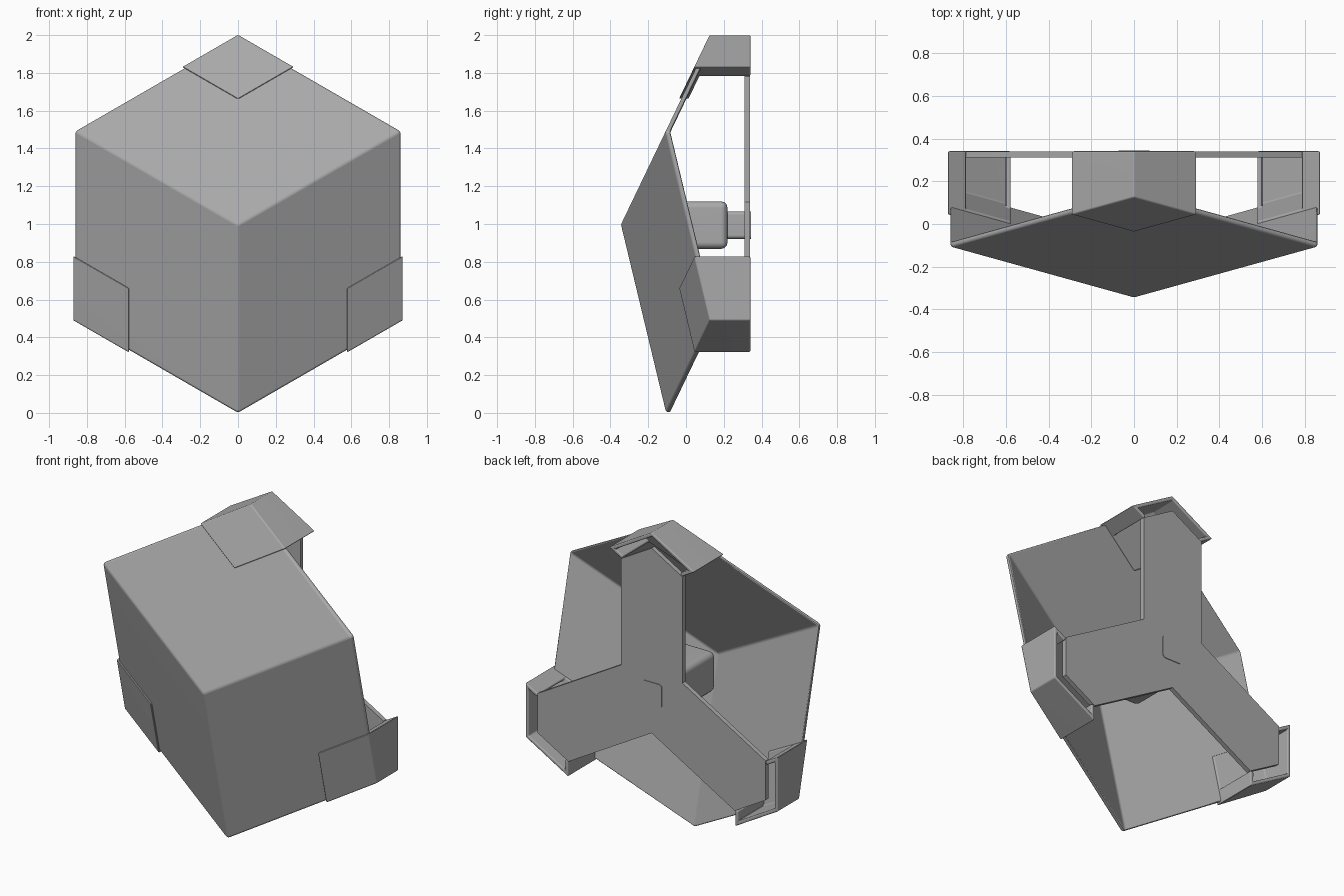
import bpy, bmesh, math
from mathutils import Vector, Matrix

cube = bpy.data.objects.get("Cube")
if cube:
    bpy.data.objects.remove(cube, do_unlink=True)

GREY = (0.4, 0.4, 0.4)
grey = bpy.data.materials.new("neutral_grey")
grey.use_nodes = True
grey.diffuse_color = (*GREY, 1)
grey.node_tree.nodes["Principled BSDF"].inputs["Base Color"].default_value = (*GREY, 1)

MID = 0.994        # height of the centre axis
APEX = -0.346      # foremost point of the shell
BACK = 0.341       # rear plane
SLOPE = 0.48       # how far each front facet recedes per unit of radius
S60, C60 = math.sin(math.pi / 3), 0.5


def add_part(name, verts, faces, bevel=0.0, turn=0.0, along_y=False):
    """Closed solid from corner points, with softened edges."""
    bm = bmesh.new()
    vs = [bm.verts.new(v) for v in verts]
    for f in faces:
        bm.faces.new([vs[i] for i in f])
    bmesh.ops.recalc_face_normals(bm, faces=bm.faces[:])
    if bevel:
        edges = [e for e in bm.edges if e.calc_face_angle(0) > math.radians(20)]
        if along_y:
            edges = [e for e in edges
                     if abs(e.verts[0].co.y - e.verts[1].co.y) > 0.01]
        bmesh.ops.bevel(bm, geom=edges, offset=bevel, segments=3, profile=0.5,
                        affect='EDGES', clamp_overlap=True)
    bm.transform(Matrix.Translation((0, 0, MID)) @ Matrix.Rotation(turn, 4, 'Y'))
    mesh = bpy.data.meshes.new(name)
    bm.to_mesh(mesh)
    bm.free()
    mesh.materials.append(grey)
    ob = bpy.data.objects.new(name, mesh)
    bpy.context.collection.objects.link(ob)
    bpy.ops.object.select_all(action='DESELECT')
    ob.select_set(True)
    bpy.context.view_layer.objects.active = ob
    bpy.ops.object.shade_smooth_by_angle(angle=math.radians(35))
    weighted = ob.modifiers.new("even_shading", 'WEIGHTED_NORMAL')
    weighted.keep_sharp = True
    return ob


def prism(name, outline, y0, y1, **kw):
    """Outline in x and z, extruded along y."""
    n = len(outline)
    verts = [(x, y, z) for y in (y0, y1) for x, z in outline]
    faces = [range(n), range(n, 2 * n)]
    faces += [(i, (i + 1) % n, n + (i + 1) % n, n + i) for i in range(n)]
    return add_part(name, verts, faces, **kw)


# Three-facet front shell: low apex with a hexagonal rim
R, THICK = 0.993, 0.027
front = [Vector((0, APEX, 0))]
for i in range(6):
    a = i * math.pi / 3
    drop = SLOPE * R * (1 if i % 2 == 0 else 0.5)
    front.append(Vector((R * math.sin(a), drop + APEX, R * math.cos(a))))
back = [v + Vector((0, THICK, 0)) for v in front]
facets = [(0, 6, 1, 2), (0, 2, 3, 4), (0, 4, 5, 6)]
faces = facets + [tuple(i + 7 for i in f) for f in facets]
faces += [(i, i % 6 + 1, i % 6 + 8, i + 7) for i in range(1, 7)]
add_part("front_shell", front + back, faces, bevel=0.01)

# Corner clips: rhombic plate, two thin outer walls and two short return flaps
TOP, SIDE, WALL, FLAP, PLATE = 1.007, 0.34, 0.022, 0.1, 0.05


def plane_y(d):
    return SLOPE * d + APEX - 0.012


def mirrored(points):
    return [(-x, d) for x, d in reversed(points)]


sx, sd = SIDE * S60, TOP - SIDE * C60
fx, fd = sx - FLAP * S60, sd - FLAP * C60
peak, corner, tip = (0, TOP), (sx, sd), (0, TOP - SIDE)
inner = [(fx, fd), (fx - WALL * C60, fd + WALL * S60), (sx - 2 * WALL, sd)]
inner += [(0, TOP - WALL / S60)] + mirrored(inner)
rim = [peak, corner, tip, (-sx, sd)]
verts = [(x, plane_y(d), d) for x, d in rim]                       # 0-3
verts += [(x, BACK, d) for x, d in [peak, corner, (-sx, sd)]]      # 4-6
verts += [(x, BACK, d) for x, d in inner]                          # 7-13
verts += [(x, plane_y(d) + PLATE, d) for x, d in inner + [tip]]    # 14-21
faces = [(0, 1, 2, 3), (0, 1, 5, 4), (0, 3, 6, 4),
         (4, 5, *range(7, 14), 6), tuple(range(14, 22)),
         (1, 5, 7, 14, 21, 2), (3, 6, 13, 20, 21, 2)]
faces += [(i, i + 1, i + 8, i + 7) for i in range(7, 13)]
for i, name in enumerate(("top_clip", "left_clip", "right_clip")):
    add_part(name, verts, faces, bevel=0.007, turn=i * 2 * math.pi / 3)

# Three-armed rear bracket with pointed arm ends inside the clips
W, REACH = 0.213, 0.91
arm = [(-W, REACH - W / math.sqrt(3)), (0, REACH),
       (W, REACH - W / math.sqrt(3)), (W, W / math.sqrt(3))]
outline = []
for i in range(3):
    a = i * 2 * math.pi / 3
    outline += [(x * math.cos(a) + d * math.sin(a),
                 d * math.cos(a) - x * math.sin(a)) for x, d in arm]
prism("rear_bracket", outline, BACK - 0.03, BACK - 0.001)


# Central block and its square post through the bracket
def square(h):
    return [(-h, -h), (h, -h), (h, h), (-h, h)]


prism("centre_block", square(0.126), -0.12, 0.22, bevel=0.035)
prism("centre_post", square(0.073), 0.2, BACK + 0.003, bevel=0.02, along_y=True)
